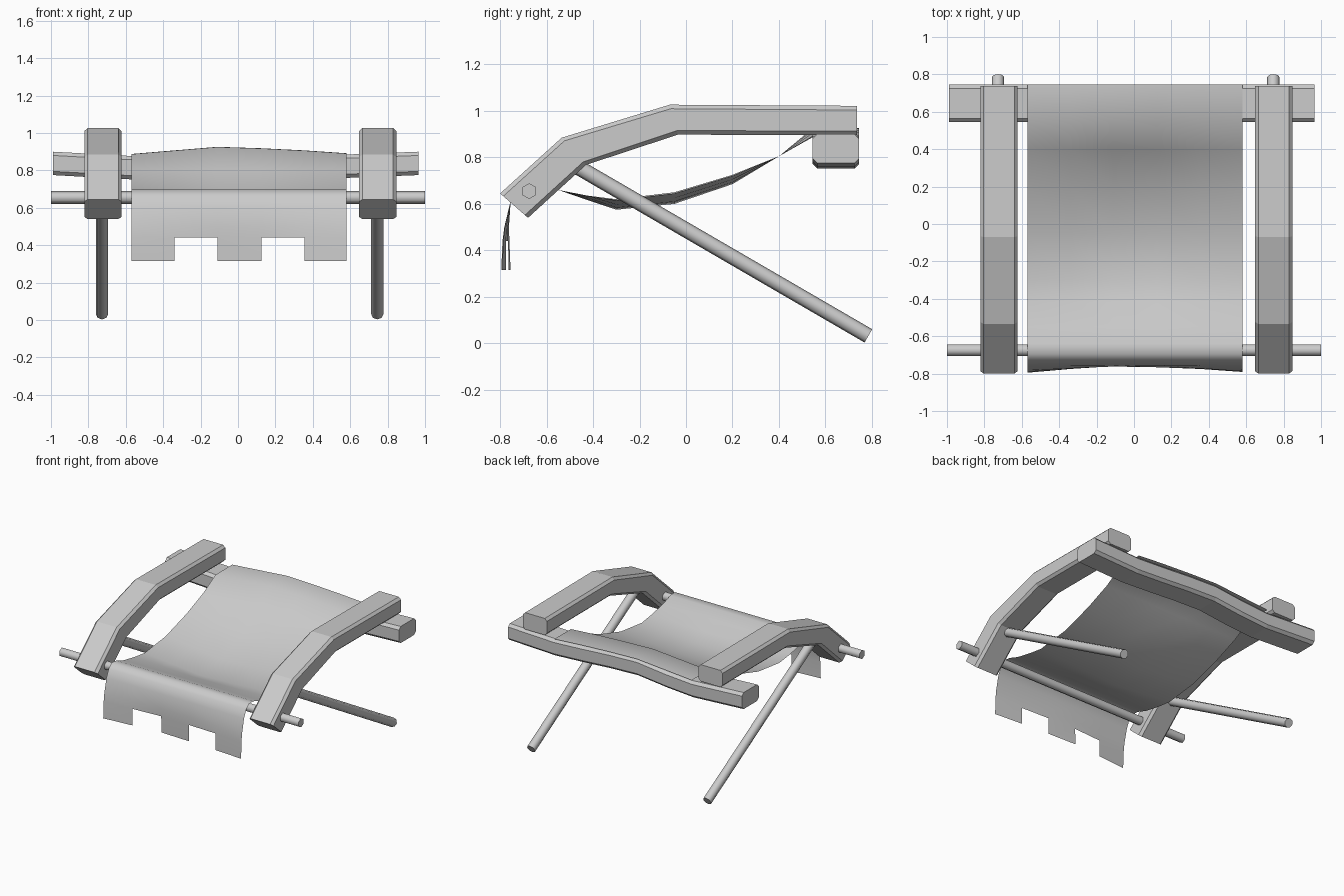
import bpy, bmesh
from mathutils import Vector

if "Cube" in bpy.data.objects:
    bpy.data.objects.remove(bpy.data.objects["Cube"])


def make_object(name, verts, faces, smooth=None, solid=True):
    me = bpy.data.meshes.new(name)
    me.from_pydata(verts, [], faces)
    ob = bpy.data.objects.new(name, me)
    bpy.context.collection.objects.link(ob)
    if solid:
        bm = bmesh.new()
        bm.from_mesh(me)
        bmesh.ops.recalc_face_normals(bm, faces=bm.faces)
        bm.to_mesh(me)
        bm.free()
    if smooth:
        bpy.ops.object.select_all(action='DESELECT')
        ob.select_set(True)
        bpy.context.view_layer.objects.active = ob
        bpy.ops.object.shade_smooth_by_angle(angle=smooth)
    return ob


def loft(name, rings):
    """Skin a list of equal-sized rings and cap both ends."""
    n = len(rings[0])
    verts = [p for r in rings for p in r]
    faces = [(k * n + i, k * n + (i + 1) % n, (k + 1) * n + (i + 1) % n, (k + 1) * n + i)
             for k in range(len(rings) - 1) for i in range(n)]
    last = (len(rings) - 1) * n
    faces += [tuple(range(n)), tuple(range(last, last + n))]
    return make_object(name, verts, faces)


def chamfered(top, bottom, half, c):
    """Rectangle with cut corners between a top and a bottom point."""
    down = (bottom - top).normalized() * c
    side = half.normalized() * c
    return [top - half + side, top + half - side, top + half + down, bottom + half - down,
            bottom + half - side, bottom - half + side, bottom - half - down, top - half + down]


def rod(name, a, b, r, sides):
    a, b = Vector(a), Vector(b)
    bpy.ops.mesh.primitive_cylinder_add(vertices=sides, radius=r, depth=(b - a).length,
                                        location=(a + b) / 2)
    ob = bpy.context.object
    ob.name = name
    ob.rotation_euler = (b - a).to_track_quat('Z', 'Y').to_euler()
    bpy.ops.object.shade_smooth_by_angle(angle=1.1)
    return ob


# Bent side arms and slanted legs
arm_top = [(-.80, .645), (-.535, .885), (-.07, 1.027), (.737, 1.022)]
arm_bot = [(-.68, .54), (-.43, .768), (-.035, .898), (.737, .896)]
for label, ax, lx in (("left", -.722, -.727), ("right", .747, .745)):
    loft(label + "_arm", [chamfered(Vector((ax, *t)), Vector((ax, *b)), Vector((.1, 0, 0)), .018)
                          for t, b in zip(arm_top, arm_bot)])
    rod(label + "_leg", (lx, -.52, .79), (lx, .785, .032), .033, 8)

# Front crossbar
rod("front_bar", (-1, -.675, .655), (1, -.675, .655), .034, 6)

# Wavy back beam
beam = [(-.99, .90), (-.57, .877), (-.35, .893), (-.11, .92), (.12, .912),
        (.35, .897), (.58, .885), (.965, .90)]
loft("back_beam", [chamfered(Vector((x, .645, z)), Vector((x, .645, z - .125)),
                             Vector((0, .1, 0)), .02) for x, z in beam])

# Sagging cloth: rows are (y, z) at the side edges plus (dy, dz) at the middle
rows = [(.745, .888, 0, .038), (.545, .887, 0, .038), (.4, .805, 0, .0), (.2, .725, 0, -.04),
        (-.05, .65, 0, -.05), (-.3, .62, 0, -.045), (-.42, .635, 0, -.02), (-.55, .66, 0, 0),
        (-.64, .692, 0, 0), (-.695, .697, 0, 0), (-.73, .665, 0, 0), (-.757, .605, .002, 0),
        (-.782, .5, .02, 0), (-.79, .44, .03, 0), (-.795, .315, .04, 0)]
cols = [(-.57, 0), (-.34, .5), (-.11, 1), (.125, .8), (.355, .5), (.58, .1)]
n = len(cols)
verts = [(x, y + dy * w, z + dz * w) for y, z, dy, dz in rows for x, w in cols]
faces = []
for r in range(len(rows) - 1):
    for c in range(n - 1):
        # notched lower hem
        if r == len(rows) - 2 and c % 2:
            continue
        i = r * n + c
        faces.append((i, i + n, i + n + 1, i + 1))
make_object("seat_cloth", verts, faces, smooth=1.0, solid=False)
